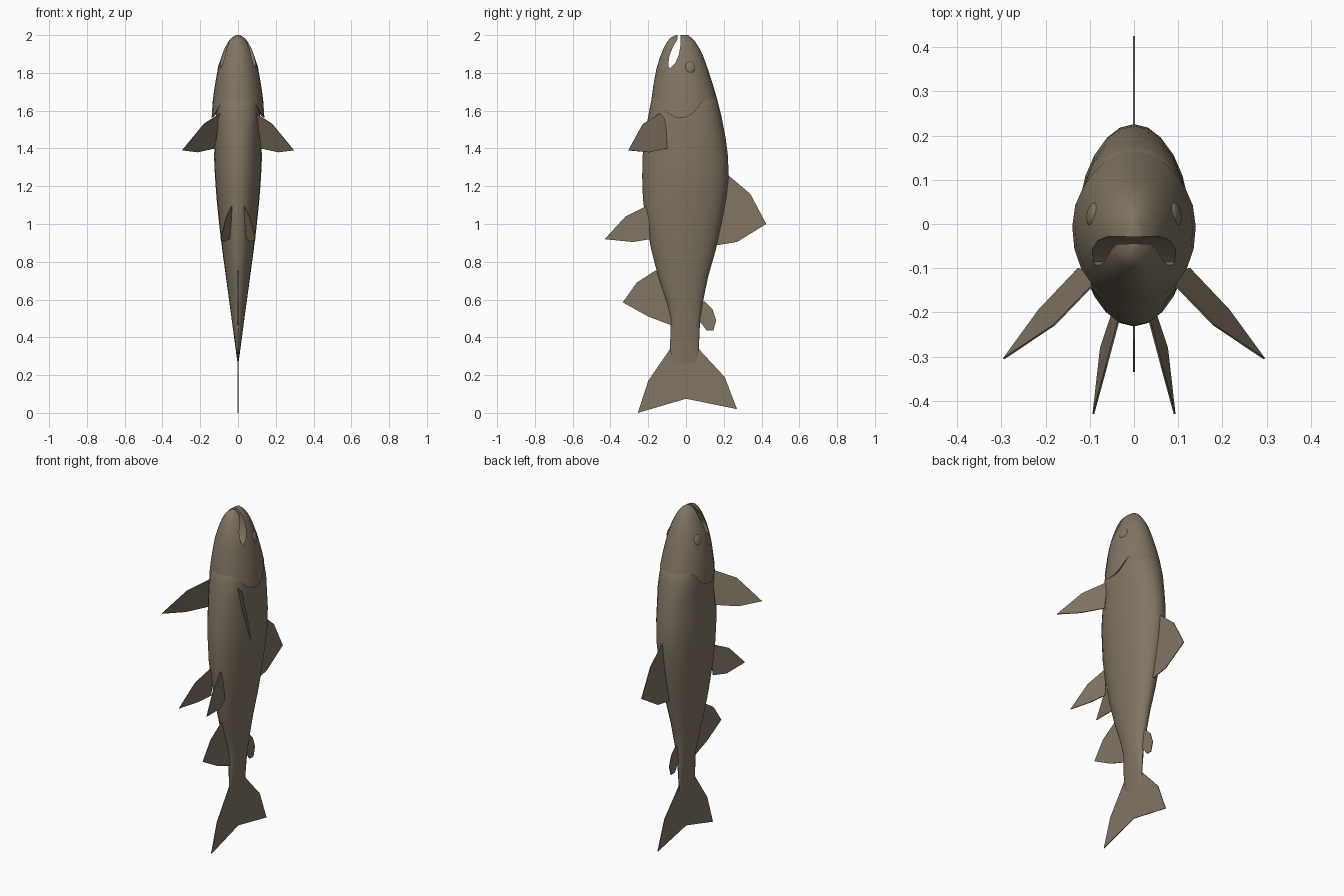
import bpy, bmesh, math

if "Cube" in bpy.data.objects:
    bpy.data.objects.remove(bpy.data.objects["Cube"])

skin = bpy.data.materials.new("brown_skin")
skin.diffuse_color = (0.22, 0.18, 0.125, 1)
skin.use_nodes = True
skin.node_tree.nodes["Principled BSDF"].inputs["Base Color"].default_value = skin.diffuse_color

# Body outline: z, belly y, back y, half width
ROWS = [
    (0.26, -0.070, 0.060, 0.002), (0.34, -0.085, 0.068, 0.013), (0.50, -0.080, 0.075, 0.034),
    (0.58, -0.100, 0.088, 0.045), (0.72, -0.147, 0.117, 0.064), (0.86, -0.183, 0.157, 0.083),
    (1.00, -0.210, 0.187, 0.100), (1.13, -0.228, 0.212, 0.113), (1.25, -0.232, 0.226, 0.122),
    (1.36, -0.230, 0.222, 0.127), (1.46, -0.218, 0.209, 0.131), (1.56, -0.202, 0.190, 0.140),
    (1.66, -0.183, 0.165, 0.133), (1.74, -0.172, 0.142, 0.122), (1.82, -0.157, 0.116, 0.107),
    (1.88, -0.139, 0.095, 0.090), (1.93, -0.119, 0.072, 0.071), (1.965, -0.100, 0.049, 0.052),
    (1.985, -0.084, 0.031, 0.035), (2.0, -0.055, 0.010, 0.012)]
N = 24


def profile(z):
    for a, b in zip(ROWS, ROWS[1:]):
        if z <= b[0]:
            f = max(0, (z - a[0]) / (b[0] - a[0]))
            return [a[i] + (b[i] - a[i]) * f for i in (1, 2, 3)]
    return ROWS[-1][1:]


def point(z, k, scale=1.0, dent=0.0):
    lo, hi, w = profile(z)
    a = 2 * math.pi * k / N
    c, s = math.cos(a), math.sin(a)
    return (w * c * scale * (1 - dent * c ** 4), (lo + hi) / 2 + (hi - lo) / 2 * s * scale, z)


def make(name, verts, faces):
    me = bpy.data.meshes.new(name)
    me.from_pydata(verts, [], faces)
    bm = bmesh.new()
    bm.from_mesh(me)
    bmesh.ops.recalc_face_normals(bm, faces=bm.faces)
    bm.to_mesh(me)
    bm.free()
    me.materials.append(skin)
    ob = bpy.data.objects.new(name, me)
    bpy.context.collection.objects.link(ob)
    return ob


def loft(name, rings):
    verts = [p for r in rings for p in r]
    n = len(rings[0])
    faces = [(i * n + k, i * n + (k + 1) % n, (i + 1) * n + (k + 1) % n, (i + 1) * n + k)
             for i in range(len(rings) - 1) for k in range(n)]
    faces += [tuple(range(n)), tuple(range(len(verts) - n, len(verts)))]
    return make(name, verts, faces)


def activate(ob):
    bpy.ops.object.select_all(action='DESELECT')
    ob.select_set(True)
    bpy.context.view_layer.objects.active = ob


def smooth(ob, deg=40):
    activate(ob)
    bpy.ops.object.shade_smooth_by_angle(angle=math.radians(deg))


# Trunk, dented behind the gill covers
rings = []
for z in [r[0] for r in ROWS if r[0] < 1.5] + [1.52, 1.56, 1.61, 1.66, 1.72]:
    dent = 0.16 * min(1, max(0, (z - 1.36) / 0.2))
    rings.append([point(z, k, 0.8 if z > 1.7 else 1, dent) for k in range(N)])
smooth(loft("body", rings))


# Head with a curved gill cover edge
def gill_z(k):
    y = point(1.6, k)[1]
    return 1.56 + min(0.1, 6 * (y + 0.03) ** 2)


rings = [[point(gill_z(k) + 0.03, k, 0.75) for k in range(N)]]
for t in (0, 0.08, 0.2, 0.33, 0.46, 0.58, 0.68, 0.77, 0.85, 0.91, 0.955, 0.985, 1):
    rings.append([point(gill_z(k) + (2 - gill_z(k)) * t, k) for k in range(N)])
head = loft("head", rings)

# Open mouth cut straight through from side to side
mouth = [(-0.045, 1.978), (-0.068, 1.94), (-0.088, 1.89), (-0.094, 1.84), (-0.086, 1.822),
         (-0.058, 1.85), (-0.038, 1.895), (-0.028, 1.955), (-0.030, 2.05), (-0.044, 2.05)]
cutter = loft("mouth_cutter", [[(x, y, z) for y, z in mouth] for x in (-0.3, 0.3)])
cutter.hide_render = True
mod = head.modifiers.new("mouth", 'BOOLEAN')
mod.operation, mod.solver, mod.object = 'DIFFERENCE', 'EXACT', cutter
activate(head)
bpy.ops.object.modifier_apply(modifier=mod.name)
bpy.data.objects.remove(cutter)
smooth(head)

# Eyes
for side, label in ((1, "right"), (-1, "left")):
    bpy.ops.mesh.primitive_uv_sphere_add(segments=16, ring_count=8, radius=1,
                                         location=(side * 0.094, 0.022, 1.83))
    eye = bpy.context.object
    eye.name = label + "_eye"
    eye.scale = (0.011, 0.027, 0.032)
    eye.rotation_euler = (0, -side * 0.25, side * 0.2)
    eye.data.materials.append(skin)
    smooth(eye)


# Thin flat fins
def fin(name, pts):
    ob = make(name, pts, [tuple(range(len(pts)))])
    m = ob.modifiers.new("thickness", 'SOLIDIFY')
    m.thickness, m.offset = 0.004, 0
    return ob


MIDDLE = {
    "dorsal_fin": [(0.15, 1.26), (0.222, 1.26), (0.34, 1.16), (0.425, 1.0), (0.27, 0.905),
                   (0.18, 0.89), (0.12, 0.89)],
    "adipose_fin": [(0.06, 0.59), (0.10, 0.59), (0.14, 0.55), (0.16, 0.49), (0.145, 0.435),
                    (0.11, 0.435), (0.085, 0.47), (0.05, 0.50)],
    "anal_fin": [(-0.10, 0.75), (-0.16, 0.755), (-0.26, 0.69), (-0.335, 0.585), (-0.20, 0.51),
                 (-0.08, 0.465), (-0.04, 0.48)],
    "tail_fin": [(-0.07, 0.36), (-0.09, 0.33), (-0.20, 0.17), (-0.255, 0.0), (0, 0.075),
                 (0.27, 0.02), (0.205, 0.19), (0.075, 0.33), (0.055, 0.36)]}
for name, pts in MIDDLE.items():
    fin(name, [(0, y, z) for y, z in pts])

PAIRED = {
    "pectoral_fin": [(0.095, -0.14, 1.585), (0.18, -0.228, 1.53), (0.295, -0.305, 1.39),
                     (0.215, -0.195, 1.38), (0.125, -0.10, 1.40), (0.10, -0.11, 1.56)],
    "pelvic_fin": [(0.03, -0.20, 1.10), (0.062, -0.32, 1.04), (0.092, -0.43, 0.92),
                   (0.075, -0.28, 0.905), (0.045, -0.19, 0.92)]}
for name, pts in PAIRED.items():
    for side, label in ((1, "right_"), (-1, "left_")):
        fin(label + name, [(side * x, y, z) for x, y, z in pts])
